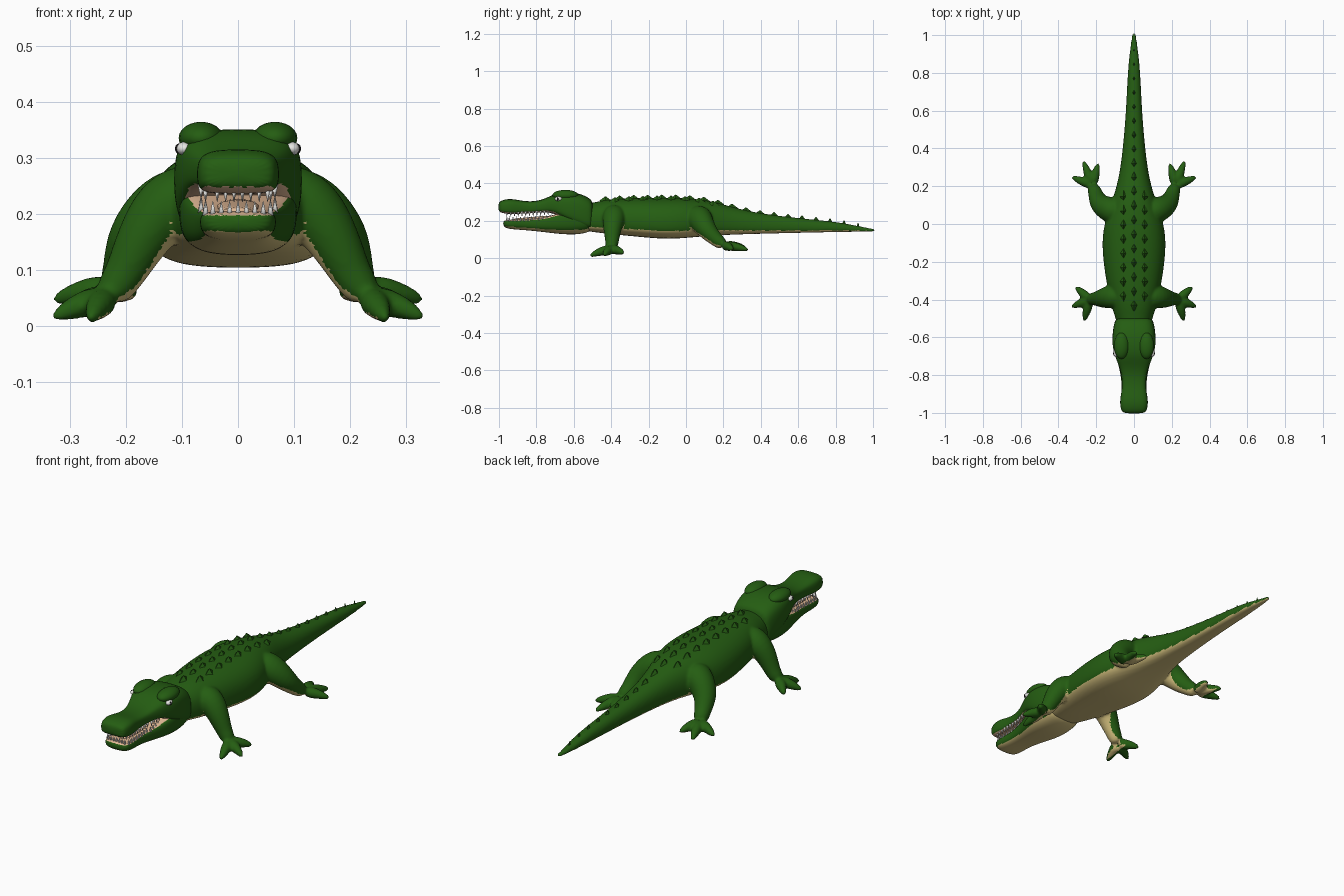
import bpy, bmesh, math
from mathutils import Vector, Matrix

if "Cube" in bpy.data.objects:
    bpy.data.objects.remove(bpy.data.objects["Cube"])


def material(name, rgb):
    m = bpy.data.materials.new(name)
    m.diffuse_color = (*rgb, 1)
    m.use_nodes = True
    m.node_tree.nodes["Principled BSDF"].inputs["Base Color"].default_value = m.diffuse_color
    return m


GREEN = material("skin green", (0.018, 0.11, 0.006))
TAN = material("belly tan", (0.66, 0.53, 0.21))
PINK = material("mouth pink", (0.75, 0.48, 0.30))
WHITE = material("tooth white", (0.85, 0.85, 0.82))
BLACK = material("pupil black", (0.01, 0.01, 0.01))


def skin(bm, rings):
    """Bridge rings of points into a closed tube."""
    rows = [[bm.verts.new(p) for p in r] for r in rings]
    n = len(rows[0])
    for a, b in zip(rows, rows[1:]):
        for i in range(n):
            j = (i + 1) % n
            bm.faces.new((a[i], a[j], b[j], b[i]))
    bm.faces.new(rows[0])
    bm.faces.new(rows[-1][::-1])


def loft(bm, secs, top=2.5, bottom=3.0, mid=0.4, n=20):
    """Rounded cross-sections along y; each is (y, half width, top z, bottom z)."""
    rings = []
    for y, w, zt, zb in secs:
        zc = zb + mid * (zt - zb)
        ring = []
        for k in range(n):
            a = 2 * math.pi * k / n
            c, s = math.cos(a), math.sin(a)
            e = 2 / (top if s > 0 else bottom)
            h = (zt - zc) if s > 0 else (zc - zb)
            ring.append((w * math.copysign(abs(c) ** e, c), y,
                         zc + h * math.copysign(abs(s) ** e, s)))
        rings.append(ring)
    skin(bm, rings)


def tube(bm, pts, side, n=8):
    """Round limb through (x, y, z, radius) points."""
    P = [Vector((p[0] * side, p[1], p[2])) for p in pts]
    rings = []
    for i, p in enumerate(P):
        d = P[min(i + 1, len(P) - 1)] - P[max(i - 1, 0)]
        q = d.to_track_quat('Z', 'Y')
        r = pts[i][3]
        rings.append([p + q @ Vector((r * math.cos(2 * math.pi * k / n),
                                      r * math.sin(2 * math.pi * k / n), 0)) for k in range(n)])
    skin(bm, rings)


def finish(name, bm, mats, rule=None, subsurf=0, voxel=0, smooth=True):
    """Make the object, apply its modifiers, then colour faces by rule."""
    bmesh.ops.recalc_face_normals(bm, faces=bm.faces)
    me = bpy.data.meshes.new(name)
    bm.to_mesh(me)
    bm.free()
    ob = bpy.data.objects.new(name, me)
    bpy.context.collection.objects.link(ob)
    if subsurf:
        ob.modifiers.new("round", 'SUBSURF').levels = subsurf
    if voxel:
        r = ob.modifiers.new("blend", 'REMESH')
        r.mode, r.voxel_size = 'VOXEL', voxel
        s = ob.modifiers.new("soften", 'SMOOTH')
        s.factor, s.iterations = 0.5, 4
    if ob.modifiers:
        dg = bpy.context.evaluated_depsgraph_get()
        new = bpy.data.meshes.new_from_object(ob.evaluated_get(dg))
        ob.modifiers.clear()
        ob.data = new
    ob.data.materials.clear()
    for m in mats:
        ob.data.materials.append(m)
    for p in ob.data.polygons:
        p.use_smooth = smooth
        p.material_index = rule(p.center, p.normal) if rule else 0
    return ob


# Body, tail and legs blended into one skin
BODY = [(-0.57, .08, .29, .15), (-0.50, .098, .295, .14), (-0.43, .122, .315, .13),
        (-0.30, .150, .322, .118), (-0.15, .170, .324, .103), (-0.05, .168, .324, .103),
        (0.03, .150, .320, .110), (0.12, .118, .310, .118), (0.20, .092, .288, .123),
        (0.30, .072, .260, .127), (0.40, .060, .240, .130), (0.55, .046, .220, .134),
        (0.70, .038, .205, .137), (0.82, .032, .192, .140), (0.91, .023, .174, .141),
        (0.98, .013, .160, .141), (1.012, .010, .157, .142)]
bm = bmesh.new()
loft(bm, BODY, top=2.2, bottom=3.0)

FRONT_LEG = [(.05, -.38, .24, .070), (.13, -.385, .22, .070), (.175, -.395, .15, .052),
             (.205, -.395, .085, .038), (.235, -.40, .050, .036)]
FRONT_TOES = [(.265, -.518, .010), (.334, -.440, .014), (.312, -.330, .025)]
HIND_LEG = [(.06, .05, .23, .080), (.14, .08, .205, .076), (.19, .11, .15, .058),
            (.205, .165, .095, .040), (.220, .205, .068, .036)]
HIND_TOES = [(.334, .250, .045), (.270, .338, .042), (.188, .325, .055)]
for side in (-1, 1):
    for leg, toes in ((FRONT_LEG, FRONT_TOES), (HIND_LEG, HIND_TOES)):
        tube(bm, leg, side)
        a = Vector(leg[-1][:3])
        for t in toes:
            b = Vector(t)
            m = a.lerp(b, .6) + Vector((0, 0, .006))
            tube(bm, [(*a, .034), (*m, .024), (*b, .009)], side)


def underside(c, n):
    return 1 if n.z < -0.5 and c.z < .2 and abs(c.x) < .25 else 0


finish("body_and_legs", bm, [GREEN, TAN], underside, subsurf=2, voxel=0.007)


# Scutes: low pointed plates in rows along the back and tail
def back_height(x, y):
    for a, b in zip(BODY, BODY[1:]):
        if a[0] <= y <= b[0]:
            t = (y - a[0]) / (b[0] - a[0])
            w, zt, zb = (a[i] + t * (b[i] - a[i]) for i in (1, 2, 3))
            zc = zb + .4 * (zt - zb)
            return zc + (zt - zc) * (1 - min(1, abs(x) / w) ** 2.2) ** (1 / 2.2)
    return 0


bm = bmesh.new()
for x, y0, y1 in ((0, -.43, .93), (-.055, -.38, .15), (.055, -.38, .15)):
    for i in range(int((y1 - y0) / .075) + 1):
        y = y0 + .075 * i
        size = .034 if y < .3 else .034 - .026 * (y - .3) / .65
        mat = Matrix.Translation((x, y, back_height(x, y) + .003)) @ Matrix.Diagonal((.55, 1, 1, 1))
        bmesh.ops.create_cone(bm, segments=4, radius1=size, radius2=.002, depth=.024,
                              cap_ends=True, matrix=mat)
finish("back_scutes", bm, [GREEN], smooth=False)

# Upper head and snout
bm = bmesh.new()
loft(bm, [(-1.004, .055, .295, .252), (-.985, .070, .311, .240), (-.935, .077, .320, .234),
          (-.87, .062, .304, .238), (-.80, .065, .303, .243), (-.745, .082, .322, .246),
          (-.70, .102, .346, .238), (-.64, .117, .355, .20), (-.57, .114, .348, .17),
          (-.515, .104, .322, .15), (-.495, .09, .30, .16)], top=3.2, bottom=4, mid=.45)
finish("upper_head", bm, [GREEN, PINK],
       lambda c, n: 1 if n.z < -.75 and c.y < -.66 else 0, subsurf=2)

# Lower jaw
bm = bmesh.new()
loft(bm, [(-.978, .050, .200, .170), (-.955, .066, .205, .158), (-.92, .070, .206, .153),
          (-.85, .063, .208, .149), (-.76, .078, .216, .139), (-.69, .100, .238, .130),
          (-.61, .108, .255, .124), (-.54, .104, .26, .131), (-.495, .088, .25, .15)],
     top=4, bottom=2.8, mid=.6)
finish("lower_jaw", bm, [GREEN, TAN, PINK],
       lambda c, n: 1 if n.z < -.7 else (2 if n.z > .75 and c.y < -.66 else 0), subsurf=2)

# Tongue
bm = bmesh.new()
loft(bm, [(-.93, .025, .212, .20), (-.85, .036, .217, .20), (-.68, .045, .235, .20)])
finish("tongue", bm, [PINK], subsurf=1)

# Teeth: rows down both sides of each jaw and across the front
bm = bmesh.new()
spots = [(s * (.058 if y < -.8 else .066), y) for s in (-1, 1)
         for y in [-.945 + .02 * i for i in range(12)]]
spots += [(-.045 + .015 * i, -.958) for i in range(7)]
for x, y in spots:
    lift = max(0, y + .84) * .08
    for z, flip in ((.235 + lift, math.pi), (.211 + lift, 0)):
        shift = .008 if flip else 0
        off = Vector((0, shift, 0)) if y > -.95 else Vector((shift, 0, 0))
        mat = Matrix.Translation(Vector((x, y, z)) + off) @ Matrix.Rotation(flip, 4, 'X')
        bmesh.ops.create_cone(bm, segments=6, radius1=.0065, radius2=.0005, depth=.026,
                              cap_ends=True, matrix=mat)
finish("teeth", bm, [WHITE])


# Brows, eyes and pupils
def pair(name, loc, scale, mat):
    bm = bmesh.new()
    for s in (-1, 1):
        m = Matrix.Translation((loc[0] * s, loc[1], loc[2])) @ Matrix.Diagonal((*scale, 1))
        bmesh.ops.create_uvsphere(bm, u_segments=20, v_segments=12, radius=1, matrix=m)
    finish(name, bm, [mat])


pair("brows", (.066, -.645, .336), (.040, .070, .029), GREEN)
pair("eyes", (.096, -.682, .317), (.015, .020, .012), WHITE)
pair("pupils", (.106, -.686, .317), (.0065, .005, .009), BLACK)
